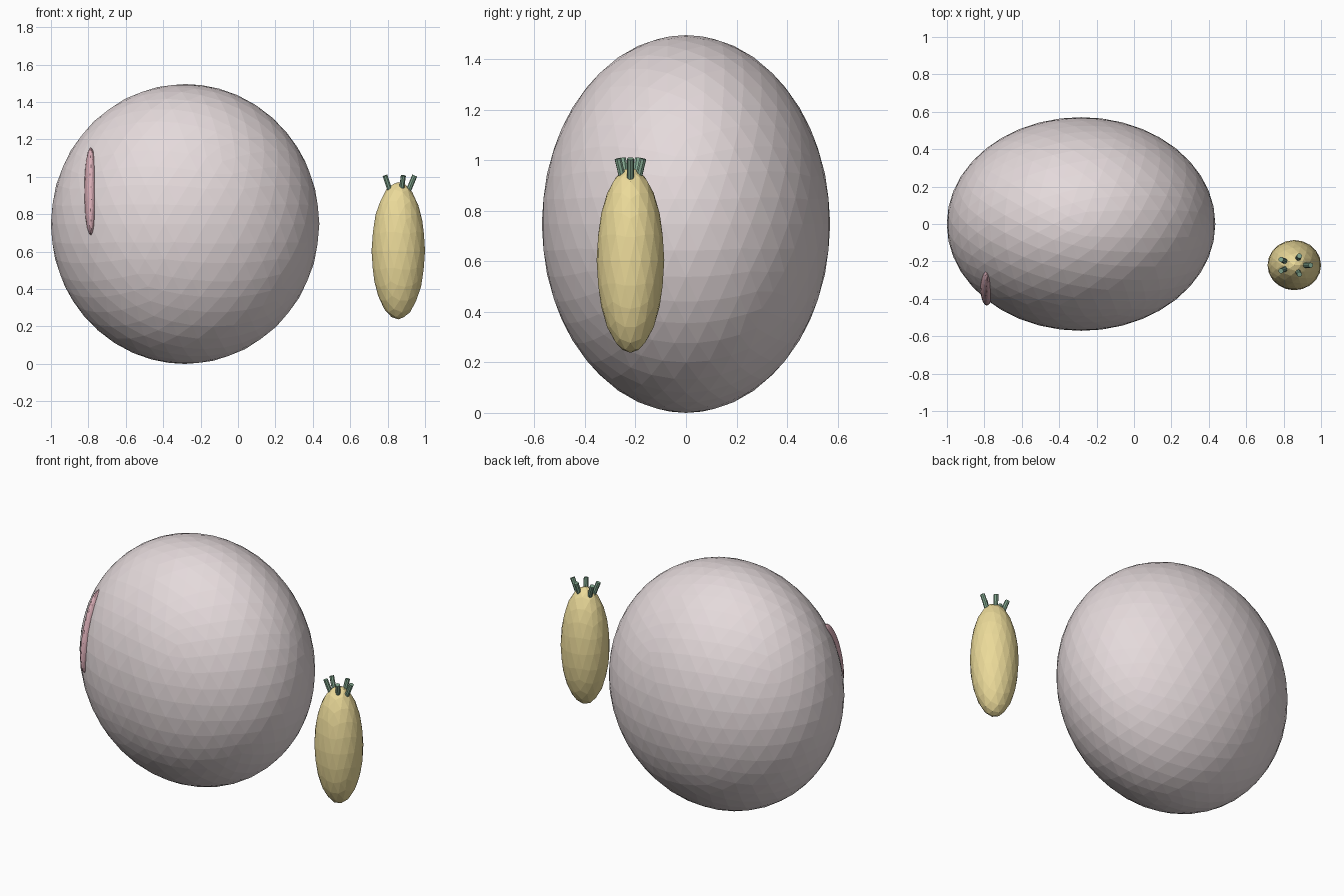
import bpy, math
from mathutils import Vector, Matrix

if "Cube" in bpy.data.objects:
    bpy.data.objects.remove(bpy.data.objects["Cube"])

def colour(name, rgb):
    m = bpy.data.materials.new(name)
    m.diffuse_color = (*rgb, 1)
    m.use_nodes = True
    m.node_tree.nodes["Principled BSDF"].inputs["Base Color"].default_value = m.diffuse_color
    return m

def ellipsoid(name, loc, radii, subdiv, mat, rot=(0, 0, 0)):
    bpy.ops.mesh.primitive_ico_sphere_add(subdivisions=subdiv, radius=1, location=loc, rotation=rot)
    o = bpy.context.object
    o.name, o.scale = name, radii
    o.data.materials.append(mat)
    return o

pale = colour("pale_pink", (0.78, 0.70, 0.71))
pink = colour("pink", (0.70, 0.42, 0.47))
yellow = colour("yellow", (0.83, 0.70, 0.32))
green = colour("green", (0.22, 0.38, 0.27))

# Large rounded body and the thin mark on its front left
ellipsoid("body", (-0.283, 0, 0.748), (0.718, 0.571, 0.748), 4, pale)
ellipsoid("cheek_mark", (-0.787, -0.335, 0.923), (0.035, 0.075, 0.245), 3, pink,
          (math.radians(-17), 0, 0))

# Tall fruit
c = Vector((0.857, -0.22, 0.605))
ellipsoid("fruit", c, (0.143, 0.134, 0.367), 3, yellow)

# Crown of five stubby leaves leaning outward
for i in range(5):
    a = math.tau * i / 5
    lean = Vector((0.42 * math.cos(a), 0.25 * math.sin(a), 1)).normalized()
    tip = c + Vector((0.088 * math.cos(a), 0.052 * math.sin(a), 0.402))
    length = 0.1
    bpy.ops.mesh.primitive_cylinder_add(vertices=8, radius=0.014, depth=length,
                                        location=tip - lean * length / 2)
    leaf = bpy.context.object
    leaf.name = f"crown_leaf_{i + 1}"
    leaf.rotation_euler = lean.to_track_quat('Z', 'Y').to_euler()
    leaf.data.materials.append(green)
